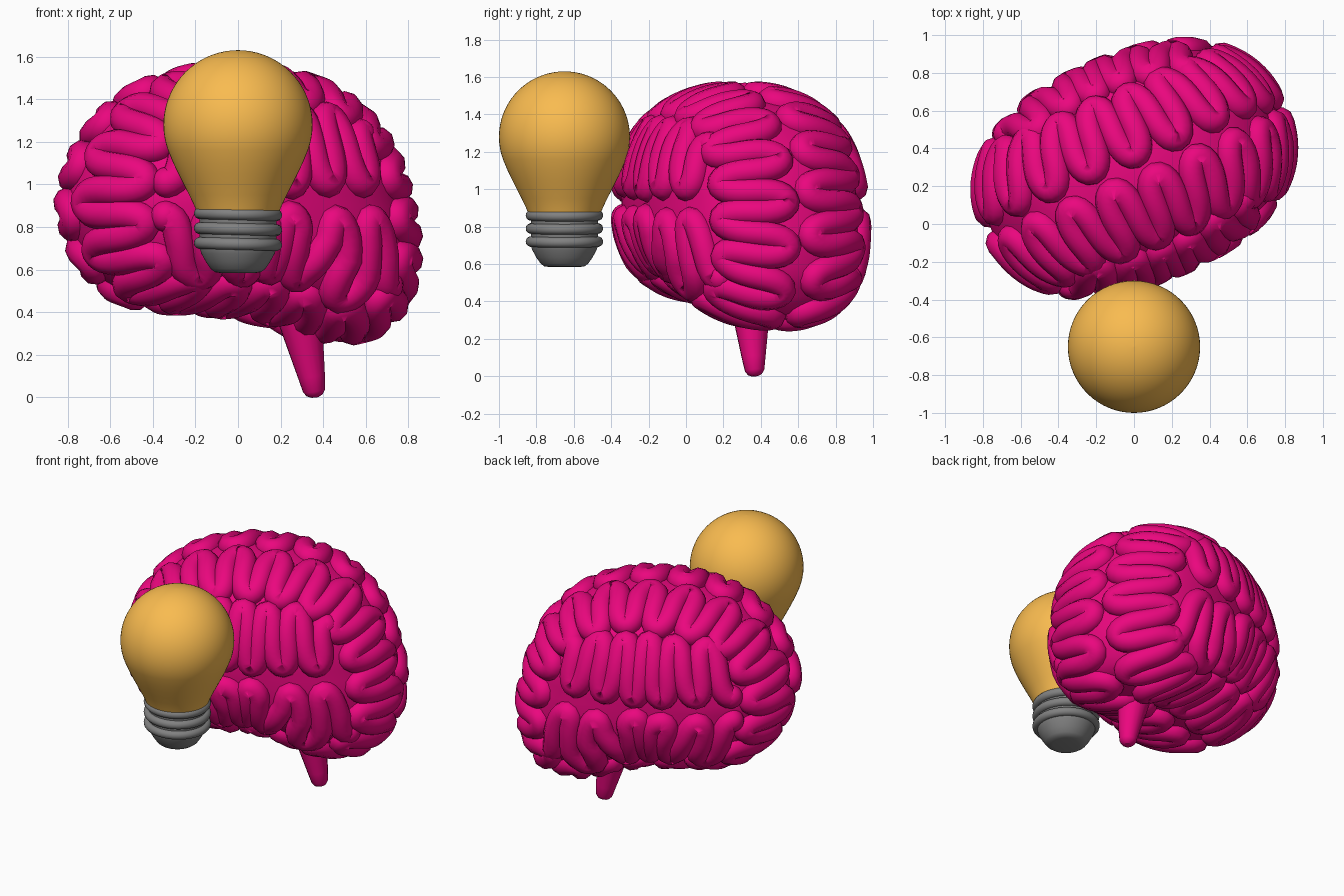
import bpy, math, random
from math import sin, cos, pi, radians, atan2, hypot
from mathutils import Vector

if "Cube" in bpy.data.objects:
    bpy.data.objects.remove(bpy.data.objects["Cube"])

random.seed(4)

def material(name, col):
    m = bpy.data.materials.new(name)
    m.diffuse_color = (*col, 1)
    m.use_nodes = True
    m.node_tree.nodes["Principled BSDF"].inputs["Base Color"].default_value = m.diffuse_color
    return m

PINK = material("brain_pink", (0.83, 0.002, 0.21))
AMBER = material("bulb_amber", (0.95, 0.50, 0.08))
STEEL = material("cap_grey", (0.22, 0.22, 0.22))

def mesh_object(name, verts, faces, mat):
    me = bpy.data.meshes.new(name)
    me.from_pydata(verts, [], faces)
    me.polygons.foreach_set("use_smooth", [True] * len(me.polygons))
    ob = bpy.data.objects.new(name, me)
    bpy.context.collection.objects.link(ob)
    me.materials.append(mat)
    return ob

def lathe(name, profile, centre, mat, n=64):
    verts, faces = [], []
    for r, z in profile:
        for i in range(n):
            a = 2 * pi * i / n
            verts.append((centre[0] + r * cos(a), centre[1] + r * sin(a), z))
    for j in range(len(profile) - 1):
        for i in range(n):
            k = (i + 1) % n
            faces.append(((j + 1) * n + i, (j + 1) * n + k, j * n + k, j * n + i))
    return mesh_object(name, verts, faces, mat)

def tube(name, pts, radius, mat, radii=None, cyclic=False, res=3):
    cu = bpy.data.curves.new(name, 'CURVE')
    cu.dimensions = '3D'
    cu.bevel_depth = radius
    cu.bevel_resolution = res
    cu.use_fill_caps = True
    sp = cu.splines.new('POLY')
    sp.points.add(len(pts) - 1)
    for i, p in enumerate(pts):
        sp.points[i].co = (*p, 1)
        sp.points[i].radius = radii[i] if radii else 1
    sp.use_cyclic_u = cyclic
    sp.use_smooth = True
    cu.materials.append(mat)
    ob = bpy.data.objects.new(name, cu)
    bpy.context.collection.objects.link(ob)
    bpy.ops.object.select_all(action='DESELECT')
    ob.select_set(True)
    bpy.context.view_layer.objects.active = ob
    bpy.ops.object.convert(target='MESH')
    return bpy.context.object

# Brain form: side outline (length, height) swept into a rounded solid
ZC, HALF, N, TURN = 0.93, 0.62, 2.35, radians(23)
OUTLINE = [(.84, .93), (.77, 1.15), (.58, 1.39), (.3, 1.53), (0, 1.57), (-.3, 1.54),
           (-.6, 1.41), (-.8, 1.17), (-.88, .93), (-.81, .66), (-.65, .48), (-.3, .40),
           (0, .385), (.25, .33), (.5, .25), (.75, .31), (.86, .5), (.88, .7)]
POLAR = sorted((atan2(z - ZC, u) % (2 * pi), hypot(u, z - ZC)) for u, z in OUTLINE)
POLAR = [(POLAR[-1][0] - 2 * pi, POLAR[-1][1])] + POLAR + [(POLAR[0][0] + 2 * pi, POLAR[0][1])]

def outline_r(psi):
    psi %= 2 * pi
    for (a, ra), (b, rb) in zip(POLAR, POLAR[1:]):
        if a <= psi <= b:
            return ra + (rb - ra) * (psi - a) / (b - a)
    return POLAR[1][1]

def surface(psi, rho, side, inset):
    """Point on the brain; rho is 1 on the midline and 0 at the cheek."""
    rho = min(max(rho, 0), 1)
    r = (outline_r(psi) - inset) * rho
    v = side * (HALF - inset) * (1 - rho ** N) ** (1 / N)
    u = r * cos(psi)
    return Vector((u * cos(TURN) - v * sin(TURN), 0.29 + u * sin(TURN) + v * cos(TURN),
                   ZC + r * sin(psi)))

# Solid core that fills the grooves
verts, faces = [], []
NP, NA = 96, 33
for j in range(NA):
    al = -pi / 2 + pi * j / (NA - 1)
    for i in range(NP):
        verts.append(surface(2 * pi * i / NP, abs(cos(al)) ** 0.83, 1 if al > 0 else -1, 0.06))
for j in range(NA - 1):
    for i in range(NP):
        k = (i + 1) % NP
        faces.append((j * NP + i, j * NP + k, (j + 1) * NP + k, (j + 1) * NP + i))
mesh_object("brain_core", verts, faces, PINK)

def meander(strokes, steps=14):
    """Serpentine: yields position along the band 0..strokes, and across it 0..1."""
    lo, hi = 0, 1
    for k in range(strokes):
        new = random.uniform(.95, 1) if k % 2 == 0 else random.uniform(0, .05)
        if k == strokes - 1 and k % 2:
            new = 0
        for i in range(steps):
            t = i / steps
            w = 0.5 - 0.5 * cos(pi * t)
            yield k + t + 0.95 * sin(2 * pi * t) / (2 * pi), lo + (new - lo) * w
        lo = new

# Arc length table of the outline, for even folds
TAB = [0.0]
M = 720
ring = [surface(2 * pi * i / M, 1, 1, 0.06) for i in range(M + 1)]
for a, b in zip(ring, ring[1:]):
    TAB.append(TAB[-1] + (b - a).length)

def psi_at(f):
    s = (f % 1) * TAB[-1]
    lo, hi = 0, M
    while hi - lo > 1:
        mid = (lo + hi) // 2
        lo, hi = (mid, hi) if TAB[mid] <= s else (lo, mid)
    return 2 * pi * (lo + (s - TAB[lo]) / (TAB[hi] - TAB[lo])) / M

R = 0.073
for side, label in ((-1, "near"), (1, "far")):
    # Folds running round the midline
    S = 38
    pts = []
    for s, w in meander(S):
        al = radians(4.3 + 36 * w)
        pts.append(surface(psi_at((s + 0.5 * (side > 0)) / S), cos(al) ** 0.83, side, R - 0.006))
    tube(label + "_midline_folds", pts, R, PINK, cyclic=True)
    # Two rows of upright folds on the cheek
    for sign, row in ((1, "upper"), (-1, "lower")):
        S = 11
        pts = []
        for s, w in meander(S):
            a = -0.69 + 1.38 * s / S
            # smooth cap so the end folds stay open
            top = 0.28 + 0.42 * math.sqrt(max(1 - (a / 0.75) ** 2, 0))
            b = sign * (0.10 + (top - 0.10) * w)
            pts.append(surface(atan2(b, a), hypot(a, b), side, R - 0.006))
        tube(f"{label}_{row}_side_folds", pts, R, PINK)
        for n, p in enumerate((pts[0], pts[-1])):
            bpy.ops.mesh.primitive_uv_sphere_add(segments=20, ring_count=12, radius=R, location=p)
            end = bpy.context.object
            end.name = f"{label}_{row}_fold_end_{n + 1}"
            end.data.materials.append(PINK)
            bpy.ops.object.shade_smooth()

# Brain stem
stem = [(.27, .34, .5, .13), (.305, .35, .3, .095), (.345, .362, .1, .064),
        (.357, .367, .03, .052), (.36, .369, .01, .038), (.361, .37, .001, .018)]
tube("brain_stem", [p[:3] for p in stem], 1, PINK, [p[3] for p in stem], res=6)

# Light bulb glass: ball blending into a neck
BULB = (0, -0.65)
glass = [(0.35 * sin(radians(a)), 1.28 + 0.35 * cos(radians(a))) for a in range(0, 111, 5)]
glass += [(.304, 1.10), (.28, 1.05), (.255, 1.0), (.229, .95), (.205, .90), (.19, .86), (0, .86)]
lathe("bulb_glass", glass, BULB, AMBER)

# Screw cap and its thread rings
lathe("bulb_cap", [(0, .88), (.18, .88), (.18, .70), (.172, .675), (.15, .635),
                   (.128, .603), (.108, .588), (.08, .584), (0, .584)], BULB, STEEL)
for i in range(3):
    bpy.ops.mesh.primitive_torus_add(major_radius=.179, minor_radius=.028, major_segments=64,
                                     minor_segments=14, location=(*BULB, .86 - .07 * i),
                                     rotation=(0, radians(1.5), 0))
    ring_ob = bpy.context.object
    ring_ob.name = f"bulb_thread_{i + 1}"
    ring_ob.data.materials.append(STEEL)
    bpy.ops.object.shade_smooth()
for name in ("bulb_cap", "bulb_glass"):
    ob = bpy.data.objects[name]
    bpy.ops.object.select_all(action='DESELECT')
    ob.select_set(True)
    bpy.context.view_layer.objects.active = ob
    bpy.ops.object.shade_smooth_by_angle(angle=radians(40))
